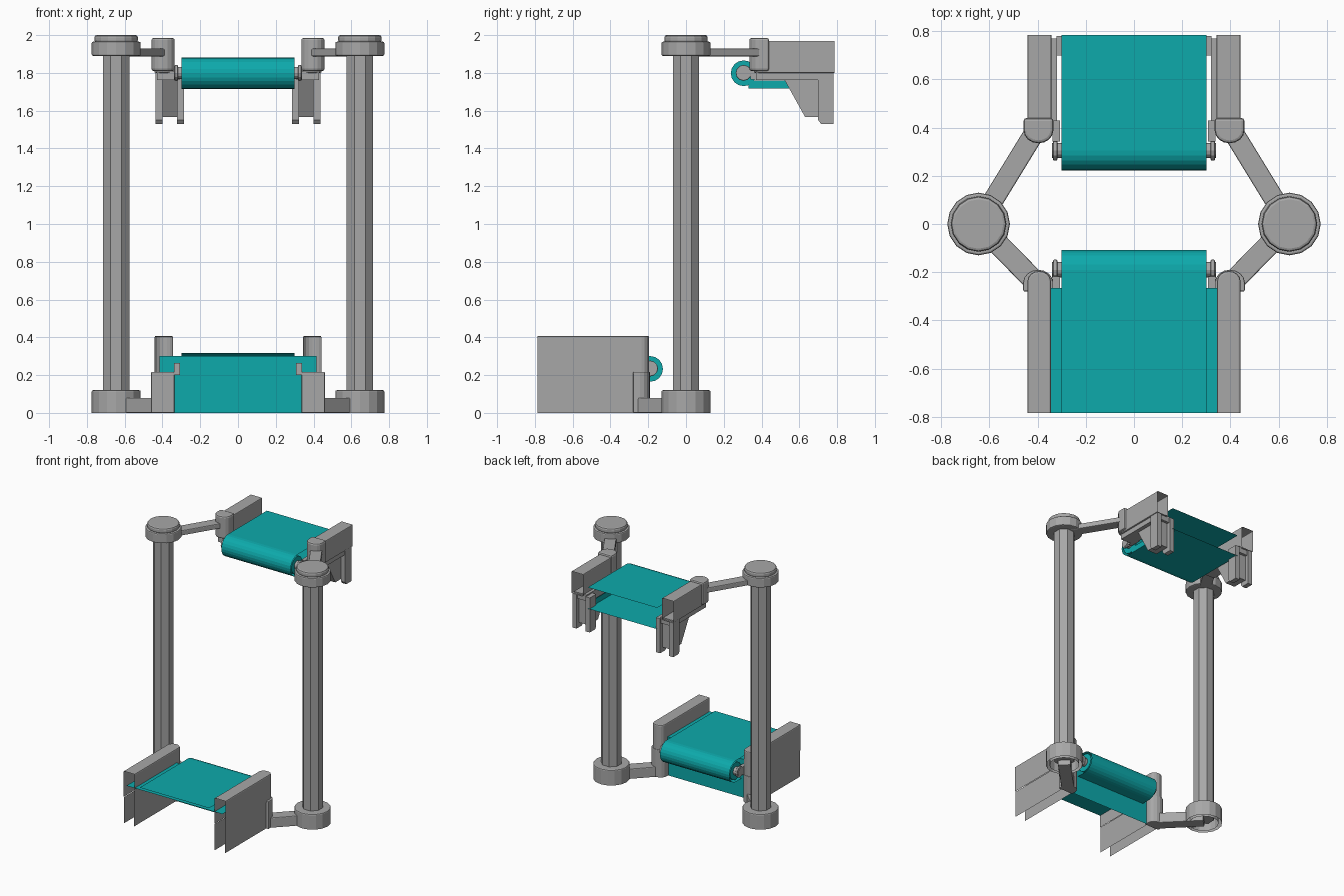
import bpy, bmesh, math
from mathutils import Vector

cube = bpy.data.objects.get("Cube")
if cube:
    bpy.data.objects.remove(cube, do_unlink=True)


def material(name, rgb):
    m = bpy.data.materials.new(name)
    m.use_nodes = True
    m.diffuse_color = (*rgb, 1)
    m.node_tree.nodes["Principled BSDF"].inputs["Base Color"].default_value = (*rgb, 1)
    return m


GRAY = material("metal gray", (0.39, 0.39, 0.39))
TEAL = material("belt teal", (0.004, 0.4, 0.41))


def finish(name, bm, mat, bevel=0):
    me = bpy.data.meshes.new(name)
    bm.to_mesh(me)
    bm.free()
    me.materials.append(mat)
    ob = bpy.data.objects.new(name, me)
    bpy.context.collection.objects.link(ob)
    if bevel:
        mod = ob.modifiers.new("Bevel", 'BEVEL')
        mod.width = bevel
        mod.segments = 2
        mod.limit_method = 'ANGLE'
        mod.angle_limit = math.radians(50)
    return ob


def place(axis, u, v, w):
    return (w, u, v) if axis == 'x' else (u, v, w)


def prism(name, pts, axis, a, b, mat, bevel=0, open_dirs=()):
    """Extrude an outline along x or z; drop the faces that look along open_dirs."""
    bm = bmesh.new()
    lo = [bm.verts.new(place(axis, u, v, a)) for u, v in pts]
    hi = [bm.verts.new(place(axis, u, v, b)) for u, v in pts]
    bm.faces.new(lo)
    bm.faces.new(hi)
    for i in range(len(pts)):
        j = (i + 1) % len(pts)
        bm.faces.new((lo[i], lo[j], hi[j], hi[i]))
    bmesh.ops.recalc_face_normals(bm, faces=bm.faces)
    bm.normal_update()
    gone = [f for f in bm.faces if any(f.normal.dot(Vector(d)) > 0.99 for d in open_dirs)]
    bmesh.ops.delete(bm, geom=gone, context='FACES')
    return finish(name, bm, mat, bevel)


def sheet(name, path, x, mat):
    """Thin sheet that follows a side path across the width."""
    bm = bmesh.new()
    rows = [[bm.verts.new((s * x, y, z)) for s in (-1, 1)] for y, z in path]
    for p, q in zip(rows, rows[1:]):
        bm.faces.new((p[0], p[1], q[1], q[0]))
    return finish(name, bm, mat)


def ring(cx, cy, r, n, start=0, sweep=math.tau):
    steps = n if sweep == math.tau else n + 1
    return [(cx + r * math.cos(start + sweep * i / n),
             cy + r * math.sin(start + sweep * i / n)) for i in range(steps)]


def box(name, x, y, z, mat, bevel=0):
    return prism(name, [(x[0], y[0]), (x[1], y[0]), (x[1], y[1]), (x[0], y[1])],
                 'z', *z, mat, bevel)


def round_end(s, x0, x1, tip, back):
    """Plan outline of a bar with one rounded end at tip and a square end at back."""
    d = 1 if tip > back else -1
    cx, r = s * (x0 + x1) / 2, (x1 - x0) / 2
    arc = [(cx + r * math.cos(math.pi * i / 8),
            tip - d * r * 0.85 * (1 - math.sin(math.pi * i / 8))) for i in range(9)]
    return arc + [(cx - r, back), (cx + r, back)]


def arm(name, p, q, width, z):
    p, q = Vector(p), Vector(q)
    n = (q - p).normalized().orthogonal() * width / 2
    prism(name, [p + n, q + n, q - n, p - n], 'z', *z, GRAY, 0.006)


UP, DOWN, BACK, FRONT = (0, 0, 1), (0, 0, -1), (0, 1, 0), (0, -1, 0)
CX, END = 0.645, 0.785

for side, s in (("left", 1), ("right", -1)):
    # Column with hollow foot and stepped cap
    prism(side + "_column", ring(s * CX, 0, 0.075, 8, math.pi / 8), 'z', 0.04, 1.93, GRAY)
    prism(side + "_foot", ring(s * CX, 0, 0.13, 16), 'z', 0, 0.12, GRAY, 0.008, (DOWN,))
    prism(side + "_foot_lining", ring(s * CX, 0, 0.105, 16), 'z', 0, 0.1, GRAY, 0, (DOWN,))
    prism(side + "_cap", ring(s * CX, 0, 0.13, 16), 'z', 1.89, 1.965, GRAY, 0.008)
    prism(side + "_cap_top", ring(s * CX, 0, 0.115, 16), 'z', 1.96, 2.0, GRAY, 0.012)

    # Arms from the column to both conveyors
    arm(side + "_upper_arm", (s * CX, 0), (s * 0.4, 0.4), 0.085, (1.888, 1.928))
    arm(side + "_lower_arm", (s * CX, 0), (s * 0.4, -0.25), 0.09, (0, 0.08))

    # Lower side rail: hollow channel, open below and at the front
    prism(side + "_lower_rail", round_end(s, 0.345, 0.442, -0.195, -END), 'z',
          0.205, 0.408, GRAY, 0.008, (DOWN, FRONT))
    prism(side + "_lower_skirt", round_end(s, 0.348, 0.437, -0.2, -END), 'z',
          0, 0.205, GRAY, 0, (UP, DOWN, FRONT))
    prism(side + "_lower_post", round_end(s, 0.336, 0.46, -0.19, -0.28), 'z',
          0, 0.217, GRAY, 0.006)

    # Upper side rail with rounded post
    prism(side + "_upper_rail", round_end(s, 0.342, 0.442, 0.36, END), 'z',
          1.8, 1.97, GRAY, 0.006, (BACK,))
    prism(side + "_upper_post", round_end(s, 0.335, 0.458, 0.335, 0.44), 'z',
          1.81, 1.985, GRAY, 0.012)

    # Hanging bracket: sloped web between two legs
    web = [(0.52, 1.8), (0.52, 1.765), (0.63, 1.567), (0.75, 1.567), (0.75, 1.8)]
    prism(side + "_bracket_web", web, 'x', s * 0.32, s * 0.4, GRAY)
    leg = [(0.7, 1.8), (0.7, 1.55), (0.715, 1.53), (0.78, 1.53), (0.78, 1.8)]
    for label, x in (("inner", 0.286), ("outer", 0.4)):
        prism(f"{side}_{label}_leg", leg, 'x', s * x, s * (x + 0.036), GRAY)
    box(side + "_bracket_plate", (s * 0.32, s * 0.43), (0.37, 0.77), (1.762, 1.81), GRAY)

    # Roller forks and axle knobs
    for label, y, z, inner in (("upper", 0.305, 1.8, 0.43), ("lower", -0.19, 0.235, -0.28)):
        box(f"{side}_{label}_fork", (s * 0.308, s * 0.338), (y + (inner - y) * 0.3, inner),
            (z - 0.035, z + 0.03), GRAY)
        prism(f"{side}_{label}_axle", ring(y, z, 0.032, 12), 'x', s * 0.29, s * 0.34, GRAY)
        prism(f"{side}_{label}_knob", ring(y, z, 0.042, 12), 'x', s * 0.318, s * 0.336,
              GRAY, 0.005)

    # Folded edge of the upper belt's return run
    prism(side + "_belt_edge", [(0.33, 1.717), (0.7, 1.717), (0.7, 1.76), (0.33, 1.76)],
          'x', s * 0.295, s * 0.299, TEAL)

# Belts wrapped round their rollers
R = 0.083
upper_arc = ring(0.305, 1.798, R, 12, math.pi / 2, math.pi)
sheet("upper_belt", [(END, 1.798 + R)] + upper_arc + [(END, 1.798 - R)], 0.3, TEAL)
lower_arc = ring(-0.19, 0.233, R, 12, math.pi / 2, -math.pi)
sheet("lower_belt", [(-END, 0.233 + R)] + lower_arc + [(-0.26, 0.233 - R)], 0.3, TEAL)
prism("upper_roller", ring(0.305, 1.798, 0.068, 16), 'x', -0.296, 0.296, TEAL)
prism("lower_roller", ring(-0.19, 0.233, 0.068, 16), 'x', -0.296, 0.296, TEAL)

# Bed under the lower belt, folded down to the ground behind the roller
sheet("lower_bed", [(-END, 0.3), (-0.265, 0.3), (-0.265, 0)], 0.415, TEAL)
